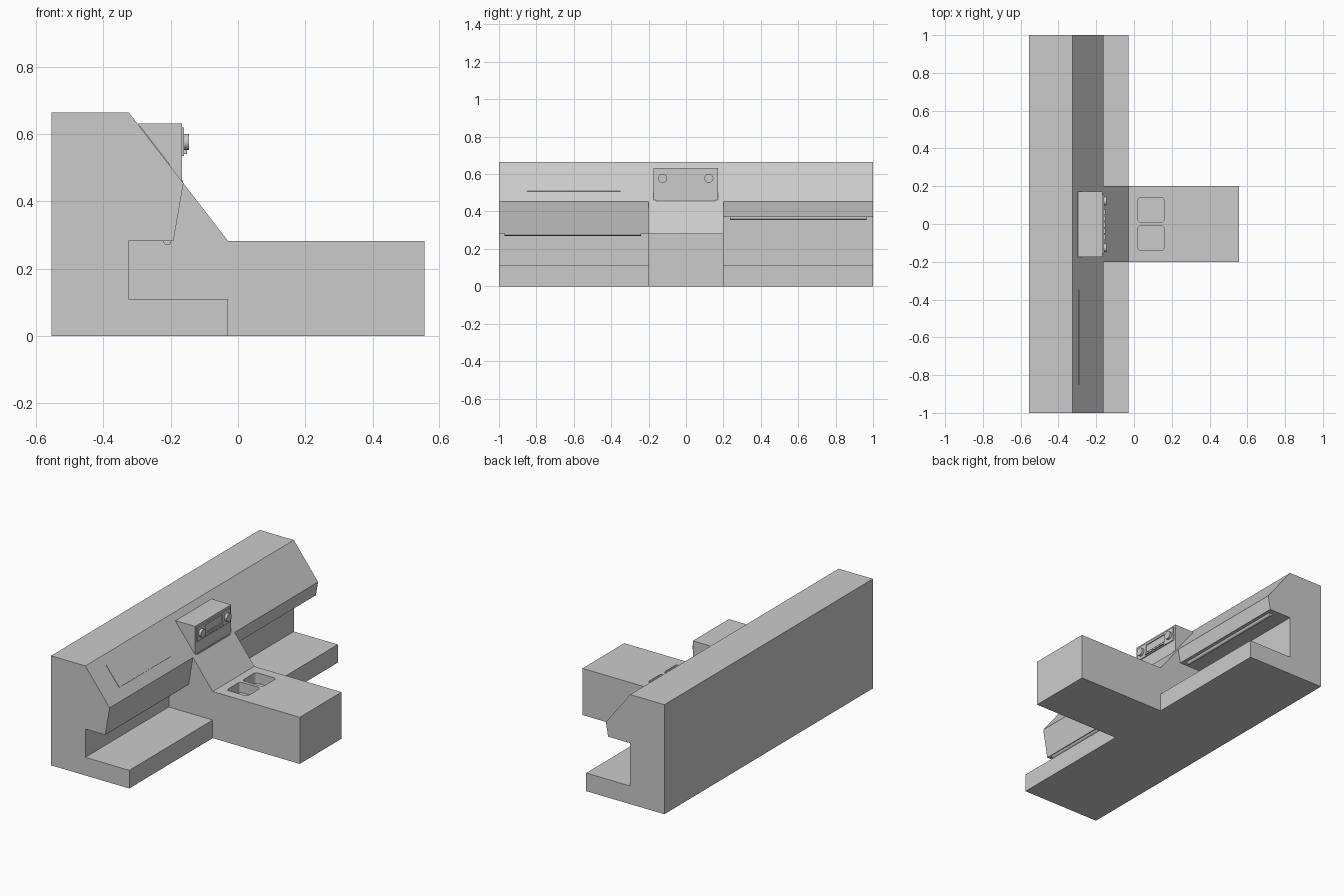
import bpy, bmesh, math
from mathutils import Matrix

if "Cube" in bpy.data.objects:
    bpy.data.objects.remove(bpy.data.objects["Cube"])


def add(name, bm):
    bmesh.ops.recalc_face_normals(bm, faces=bm.faces[:])
    me = bpy.data.meshes.new(name)
    bm.to_mesh(me)
    bm.free()
    ob = bpy.data.objects.new(name, me)
    bpy.context.collection.objects.link(ob)
    return ob


def prism(name, pts, y0, y1):
    """Extrude an x-z profile along y."""
    bm = bmesh.new()
    face = bm.faces.new([bm.verts.new((x, y0, z)) for x, z in pts])
    ext = bmesh.ops.extrude_face_region(bm, geom=[face])
    bmesh.ops.translate(bm, vec=(0, y1 - y0, 0),
                        verts=[v for v in ext["geom"] if isinstance(v, bmesh.types.BMVert)])
    return add(name, bm)


def box(name, x, y, z, round_z=0.0):
    """Box from (min, max) ranges, with optional rounded vertical corners."""
    bm = bmesh.new()
    bmesh.ops.create_cube(bm, size=1)
    for v in bm.verts:
        v.co = [r[0] if c < 0 else r[1] for c, r in zip(v.co, (x, y, z))]
    if round_z:
        upright = [e for e in bm.edges
                   if abs(e.verts[0].co.z - e.verts[1].co.z) > 1e-5]
        bmesh.ops.bevel(bm, geom=upright, offset=round_z, segments=4,
                        profile=0.5, affect='EDGES')
    return add(name, bm)


def cylinder(name, center, r, depth, axis, sides=24):
    bm = bmesh.new()
    rot = Matrix.Rotation(math.pi / 2, 4, 'Y' if axis == 'x' else 'X')
    bmesh.ops.create_cone(bm, cap_ends=True, segments=sides, radius1=r, radius2=r,
                          depth=depth, matrix=Matrix.Translation(center) @ rot)
    for f in bm.faces:
        f.smooth = len(f.verts) == 4
    for e in bm.edges:
        e.smooth = all(len(f.verts) == 4 for f in e.link_faces)
    return add(name, bm)


# Dashboard and centre console as one solid
dash = prism("dashboard", [(-0.555, 0), (0.555, 0), (0.555, 0.283), (-0.03, 0.283),
                           (-0.325, 0.665), (-0.555, 0.665)], -1, 1)

# Footwells on either side of the console, and two storage pockets
lip = (-0.162, 0.455)
tail = [lip, (0.8, 0.455), (0.8, -0.1), (-0.03, -0.1), (-0.03, 0.11), (-0.325, 0.11)]
cutters = [
    prism("near_footwell_cutter", tail + [(-0.325, 0.282), (-0.192, 0.282)], -1.2, -0.2),
    prism("far_footwell_cutter", tail + [(-0.325, 0.37), (-0.177, 0.37)], 0.2, 1.2),
]
for y in (-0.075, 0.075):
    cutters.append(box("pocket_cutter", (0.02, 0.16), (y - 0.065, y + 0.065),
                       (0.22, 0.4), 0.018))
for c in cutters:
    m = dash.modifiers.new("cut", 'BOOLEAN')
    m.object, m.operation, m.solver = c, 'DIFFERENCE', 'EXACT'
bpy.context.view_layer.update()
cut_mesh = bpy.data.meshes.new_from_object(
    dash.evaluated_get(bpy.context.evaluated_depsgraph_get()))
dash.modifiers.clear()
dash.data = cut_mesh
for c in cutters:
    bpy.data.objects.remove(c)

# Thin instrument panel lying on the sloped face
prism("instrument_panel", [(-0.295, 0.620), (-0.292, 0.626), (-0.202, 0.510),
                           (-0.206, 0.504)], -0.85, -0.35)

# Rails under both dash lips
cylinder("near_rail", (-0.21, -0.605, 0.282), 0.012, 0.73, 'y', 12)
cylinder("far_rail", (-0.21, 0.6, 0.367), 0.012, 0.73, 'y', 12)

# Radio housing set into the slope, with raised face plate
prism("radio_housing", [(-0.297, 0.632), (-0.166, 0.632), (-0.166, 0.461),
                        (-0.2, 0.461), (-0.32, 0.6)], -0.174, 0.171)
box("radio_lower_trim", (-0.19, -0.163), (-0.16, 0.157), (0.452, 0.463))
frame = [((-0.16, 0.157), (0.607, 0.62)), ((-0.16, 0.157), (0.535, 0.56)),
         ((-0.16, -0.085), (0.56, 0.607)), ((0.082, 0.157), (0.56, 0.607))]
for y, z in frame:
    box("radio_face_frame", (-0.17, -0.16), y, z)

# Radio knobs and buttons
for y in (-0.125, 0.122):
    cylinder("radio_knob", (-0.156, y, 0.577), 0.024, 0.022, 'x')
for i in range(5):
    y = -0.07 + i * 0.033
    box("radio_button", (-0.165, -0.152), (y - 0.014, y + 0.014), (0.541, 0.553))
